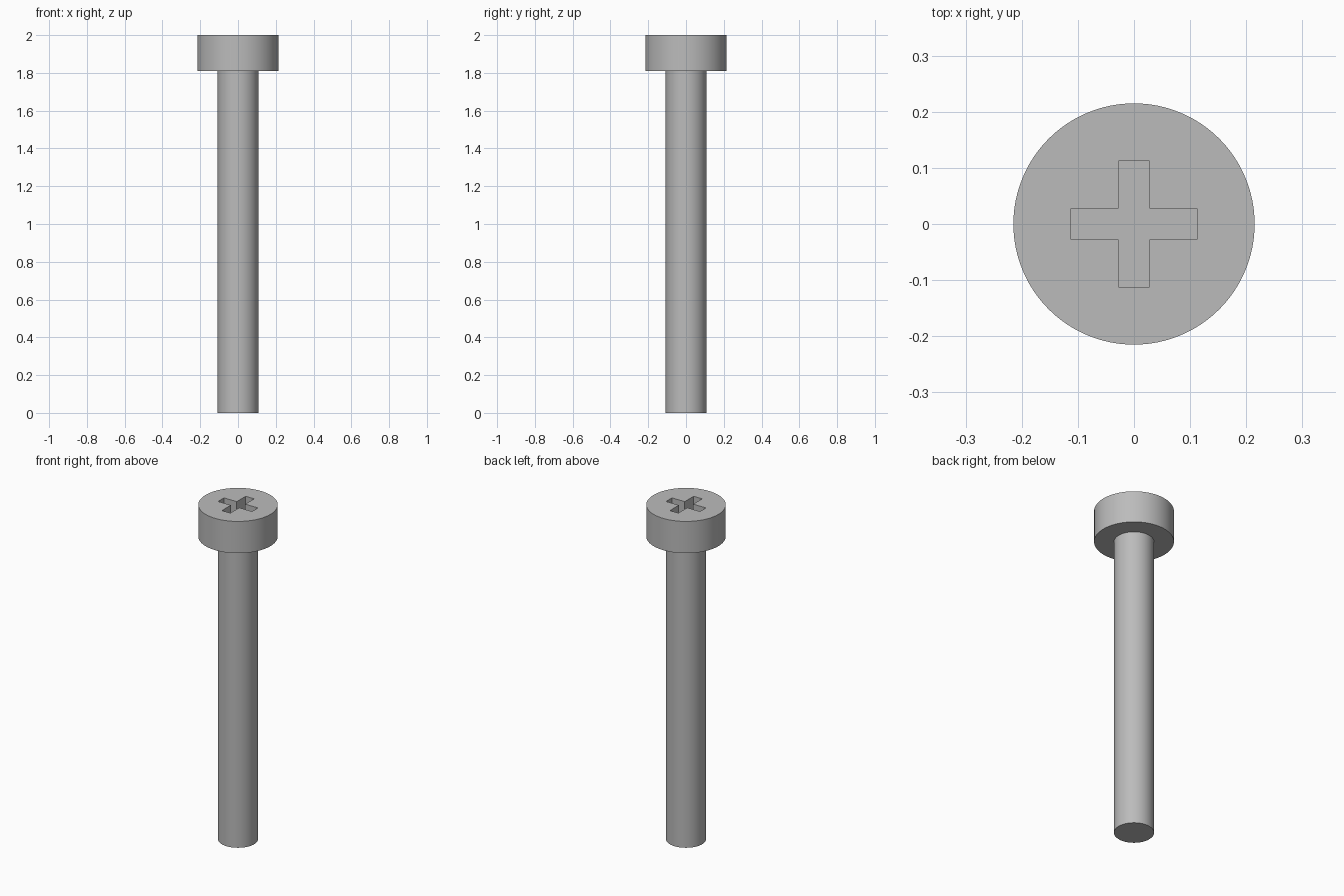
import bpy, bmesh, math
from mathutils import Matrix

cube = bpy.data.objects.get("Cube")
if cube:
    bpy.data.objects.remove(cube, do_unlink=True)

HEAD_R, SHAFT_R = 0.215, 0.108
HEAD_BOTTOM, TOP = 1.81, 2.0
ARM, HALF_WIDTH, DEPTH = 0.112, 0.028, 0.1
SIDES = 96

steel = bpy.data.materials.new("grey_steel")
steel.use_nodes = True
colour = (0.5, 0.5, 0.5, 1)
steel.diffuse_color = colour
steel.node_tree.nodes["Principled BSDF"].inputs["Base Color"].default_value = colour


def make_object(name, bm):
    bmesh.ops.recalc_face_normals(bm, faces=bm.faces)
    mesh = bpy.data.meshes.new(name)
    bm.to_mesh(mesh)
    bm.free()
    mesh.materials.append(steel)
    obj = bpy.data.objects.new(name, mesh)
    bpy.context.collection.objects.link(obj)
    return obj


# Shaft and head turned from one closed profile
bm = bmesh.new()
profile = [(SHAFT_R, 0), (SHAFT_R, HEAD_BOTTOM), (HEAD_R, HEAD_BOTTOM), (HEAD_R, TOP)]
rings = []
for r, z in profile:
    ring = bmesh.ops.create_circle(bm, segments=SIDES, radius=r,
                                   matrix=Matrix.Translation((0, 0, z)))
    rings.append(ring["verts"])
for low, high in zip(rings, rings[1:]):
    for i in range(SIDES):
        j = (i + 1) % SIDES
        bm.faces.new((low[i], low[j], high[j], high[i]))
bm.faces.new(rings[0])
bm.faces.new(rings[-1])
screw = make_object("screw", bm)

# Cross-shaped driver recess: one outline quarter turned four times
bm = bmesh.new()
corner = [(ARM, -HALF_WIDTH), (ARM, HALF_WIDTH), (HALF_WIDTH, HALF_WIDTH)]
verts = []
for k in range(4):
    turn = Matrix.Rotation(k * math.pi / 2, 3, 'Z')
    for x, y in corner:
        v = bm.verts.new((x, y, TOP - DEPTH))
        v.co = turn @ v.co
        verts.append(v)
floor = bm.faces.new(verts)
extruded = bmesh.ops.extrude_face_region(bm, geom=[floor])["geom"]
top_verts = [g for g in extruded if isinstance(g, bmesh.types.BMVert)]
bmesh.ops.translate(bm, verts=top_verts, vec=(0, 0, 2 * DEPTH))
cutter = make_object("recess_cutter", bm)
cutter.hide_render = True

# Cut the recess, then discard the cutter
bpy.ops.object.select_all(action='DESELECT')
bpy.context.view_layer.objects.active = screw
screw.select_set(True)
cut = screw.modifiers.new("driver_recess", 'BOOLEAN')
cut.operation = 'DIFFERENCE'
cut.solver = 'EXACT'
cut.object = cutter
bpy.ops.object.modifier_apply(modifier=cut.name)
bpy.data.objects.remove(cutter, do_unlink=True)

# Smooth round walls with crisp rims
bpy.ops.object.shade_smooth_by_angle(angle=math.radians(30))
